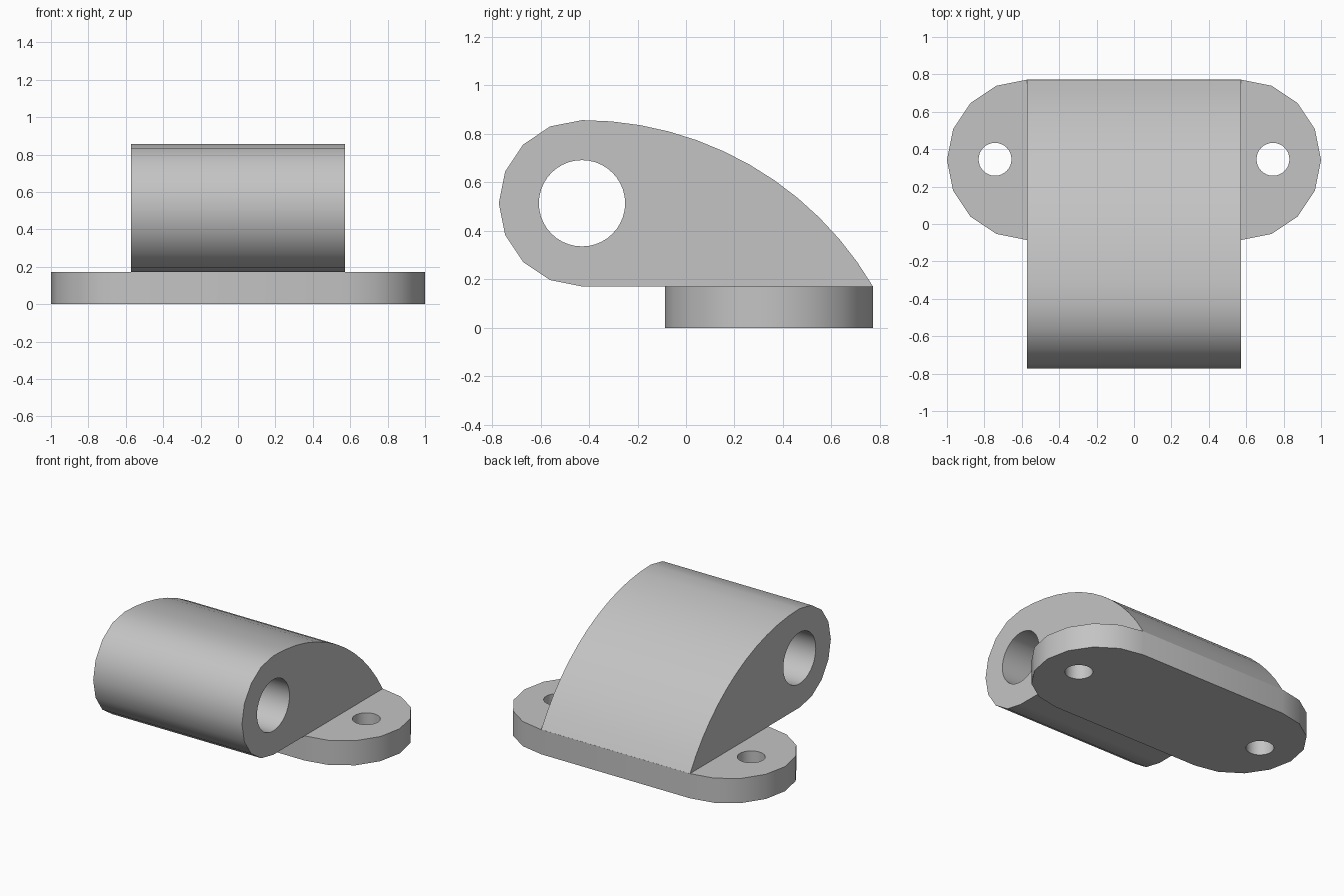
import bpy, bmesh
from math import sin, cos, pi, asin, radians
from mathutils import Vector

cube = bpy.data.objects.get("Cube")
if cube:
    bpy.data.objects.remove(cube, do_unlink=True)

grey = bpy.data.materials.new("plain grey")
grey.use_nodes = True
colour = (0.55, 0.55, 0.55, 1)
grey.diffuse_color = colour
grey.node_tree.nodes["Principled BSDF"].inputs["Base Color"].default_value = colour


def arc(cx, cy, r, start, end, steps):
    """Points along a circular arc, angles in radians."""
    angles = [start + (end - start) * i / steps for i in range(steps + 1)]
    return [(cx + r * cos(a), cy + r * sin(a)) for a in angles]


def extrude(name, outline, place, depth):
    """Solid made by sweeping a placed 2D outline along a vector."""
    bm = bmesh.new()
    base = bm.faces.new([bm.verts.new(place(*p)) for p in outline])
    swept = bmesh.ops.extrude_face_region(bm, geom=[base], use_keep_orig=True)["geom"]
    bmesh.ops.translate(bm, vec=Vector(depth),
                        verts=[v for v in swept if isinstance(v, bmesh.types.BMVert)])
    bmesh.ops.recalc_face_normals(bm, faces=bm.faces)
    mesh = bpy.data.meshes.new(name)
    bm.to_mesh(mesh)
    bm.free()
    obj = bpy.data.objects.new(name, mesh)
    bpy.context.collection.objects.link(obj)
    mesh.materials.append(grey)
    return obj


def drill(obj, cutters):
    """Cut the holes, discard the cutters and smooth the curved sides."""
    bpy.ops.object.select_all(action="DESELECT")
    obj.select_set(True)
    bpy.context.view_layer.objects.active = obj
    for cutter in cutters:
        mod = obj.modifiers.new("hole", "BOOLEAN")
        mod.operation = "DIFFERENCE"
        mod.solver = "EXACT"
        mod.object = cutter
        bpy.ops.object.modifier_apply(modifier=mod.name)
        bpy.data.objects.remove(cutter, do_unlink=True)
    bpy.ops.object.shade_smooth_by_angle(angle=radians(35))


HALF = 0.571       # half width of the body, and centre of each plate end
THICK = 0.171      # plate thickness
PLATE_Y, PLATE_R = 0.343, 0.429
NOSE_Y, NOSE_Z, NOSE_R = -0.429, 0.514, 0.343
BACK_R = 1.393     # radius of the sloping back


def flat(z):
    return lambda x, y: (x, y, z)


def side(x):
    return lambda y, z: (x, y, z)


# Mounting plate with rounded ends and two screw holes
plate_outline = (arc(HALF, PLATE_Y, PLATE_R, -pi / 2, pi / 2, 8)
                 + arc(-HALF, PLATE_Y, PLATE_R, pi / 2, 3 * pi / 2, 8))
plate = extrude("mounting_plate", plate_outline, flat(0), (0, 0, THICK))
screw_cutters = [extrude("screw_hole_cutter", arc(s * 0.743, PLATE_Y + 0.003, 0.088, 0, 2 * pi, 32)[:-1],
                         flat(-0.1), (0, 0, 0.4)) for s in (-1, 1)]
drill(plate, screw_cutters)

# Body: round nose, curved back sloping down to the plate, flat underside
sweep = asin((PLATE_Y + PLATE_R - NOSE_Y) / BACK_R)
back = arc(NOSE_Y, NOSE_Z + NOSE_R - BACK_R, BACK_R, pi / 2 - sweep, pi / 2, 12)
nose = arc(NOSE_Y, NOSE_Z, NOSE_R, pi / 2, 3 * pi / 2, 8)
body = extrude("hinge_body", back + nose[1:], side(-HALF), (2 * HALF, 0, 0))
bore = extrude("bore_cutter", arc(NOSE_Y, NOSE_Z, 0.178, 0, 2 * pi, 40)[:-1],
               side(-1), (2, 0, 0))
drill(body, [bore])
